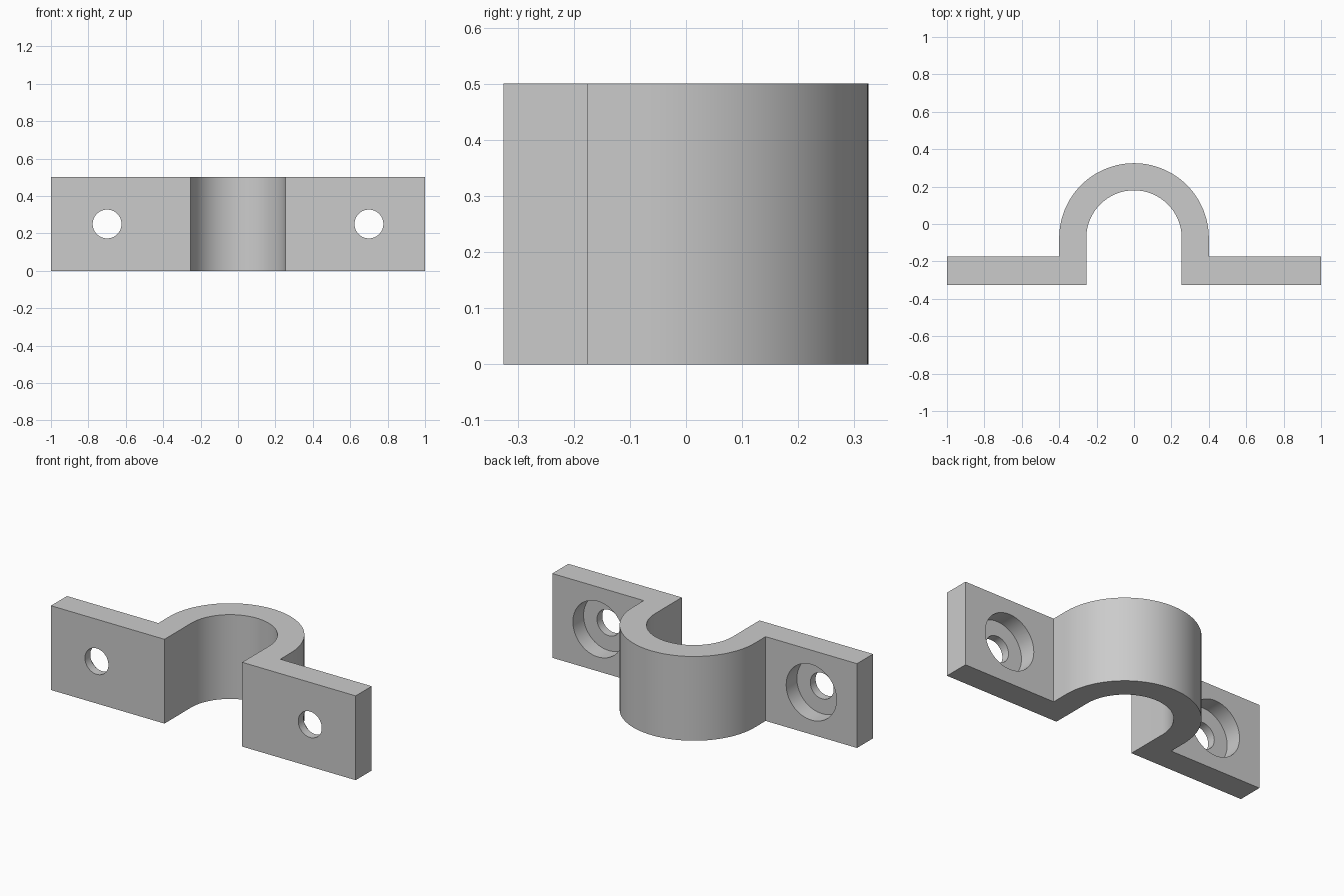
import bpy, bmesh, math

cube = bpy.data.objects.get("Cube")
if cube:
    bpy.data.objects.remove(cube, do_unlink=True)

HEIGHT = 0.5
FRONT, BACK = -0.325, -0.175      # flange faces
ARCH_Y = -0.075                   # centre of the arch
OUTER, INNER = 0.4, 0.255         # arch radii
HOLE_X = 0.7
SEGMENTS = 64

grey = bpy.data.materials.new("plain grey")
grey.use_nodes = True
grey.diffuse_color = (0.6, 0.6, 0.6, 1)
grey.node_tree.nodes["Principled BSDF"].inputs["Base Color"].default_value = grey.diffuse_color


def arc(radius):
    """Half circle from +x round the back to -x."""
    steps = [math.pi * i / SEGMENTS for i in range(SEGMENTS + 1)]
    return [(radius * math.cos(a), ARCH_Y + radius * math.sin(a)) for a in steps]


def extrude_profile(name, points, height):
    bm = bmesh.new()
    face = bm.faces.new([bm.verts.new((x, y, 0)) for x, y in points])
    result = bmesh.ops.extrude_face_region(bm, geom=[face])
    top = [v for v in result["geom"] if isinstance(v, bmesh.types.BMVert)]
    bmesh.ops.translate(bm, verts=top, vec=(0, 0, height))
    bmesh.ops.recalc_face_normals(bm, faces=bm.faces)
    mesh = bpy.data.meshes.new(name)
    bm.to_mesh(mesh)
    bm.free()
    obj = bpy.data.objects.new(name, mesh)
    bpy.context.collection.objects.link(obj)
    return obj


def drill(target, x, radius, y_from, y_to):
    """Cut a round hole along y."""
    bpy.ops.mesh.primitive_cylinder_add(
        vertices=SEGMENTS, radius=radius, depth=y_to - y_from,
        location=(x, (y_from + y_to) / 2, HEIGHT / 2), rotation=(math.pi / 2, 0, 0))
    cutter = bpy.context.object
    cutter.hide_render = True
    mod = target.modifiers.new("hole", "BOOLEAN")
    mod.operation = "DIFFERENCE"
    mod.solver = "EXACT"
    mod.object = cutter
    bpy.context.view_layer.objects.active = target
    bpy.ops.object.modifier_apply(modifier=mod.name)
    bpy.data.objects.remove(cutter, do_unlink=True)


# Clamp body: two flanges joined by an arch
outline = [(1, FRONT), (1, BACK), (OUTER, BACK)]
outline += arc(OUTER)
outline += [(-OUTER, BACK), (-1, BACK), (-1, FRONT), (-INNER, FRONT)]
outline += reversed(arc(INNER))
outline += [(INNER, FRONT)]
clamp = extrude_profile("saddle_clamp", outline, HEIGHT)
clamp.data.materials.append(grey)

# Screw holes with counterbores on the back
for side in (-1, 1):
    drill(clamp, side * HOLE_X, 0.077, FRONT - 0.1, BACK + 0.1)
    drill(clamp, side * HOLE_X, 0.165, BACK - 0.1, BACK + 0.05)

# Smooth arch and bores, crisp edges elsewhere
bpy.ops.object.select_all(action="DESELECT")
clamp.select_set(True)
bpy.context.view_layer.objects.active = clamp
bpy.ops.object.shade_smooth_by_angle(angle=math.radians(30))
